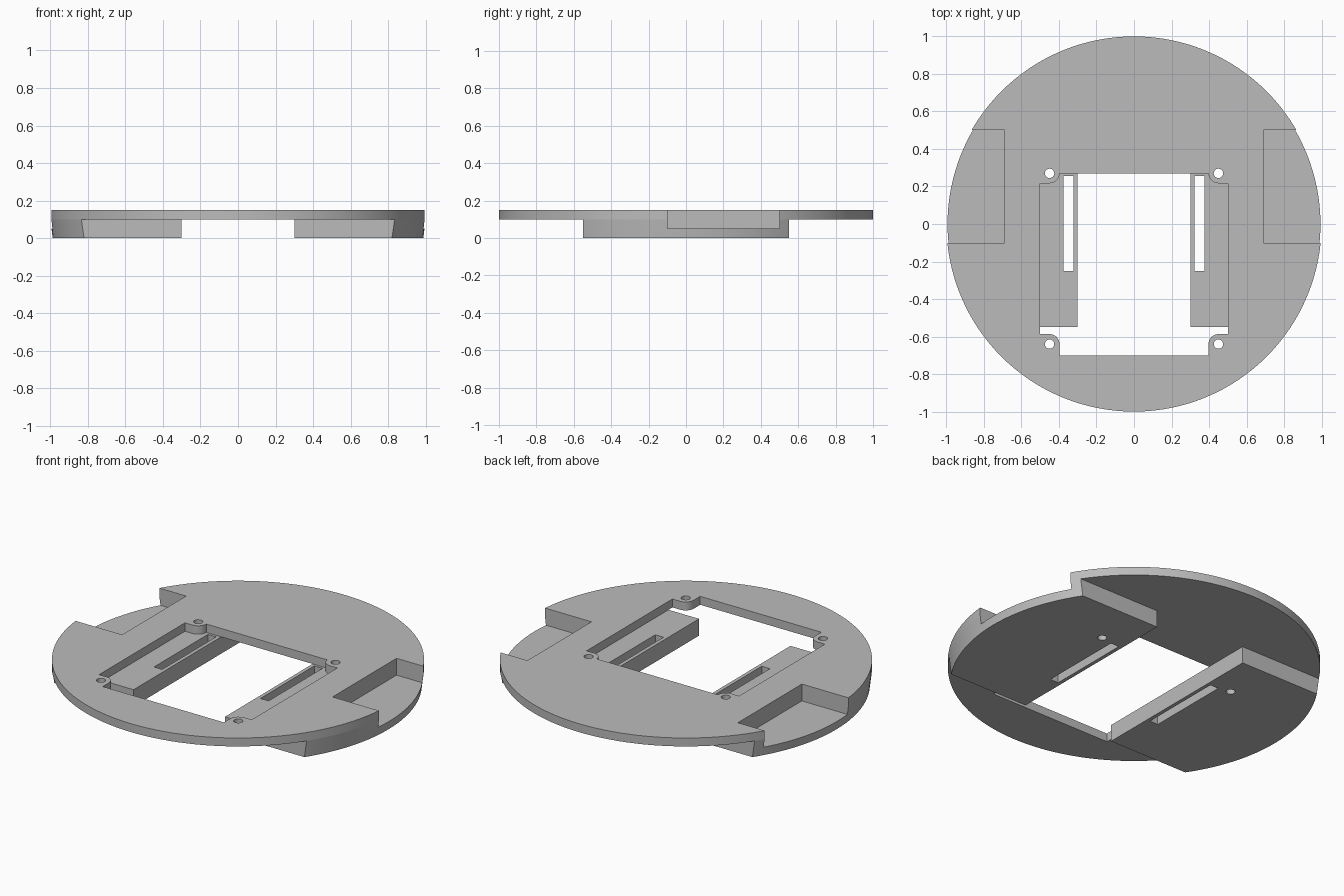
import bpy, bmesh, math

if "Cube" in bpy.data.objects:
    bpy.data.objects.remove(bpy.data.objects["Cube"], do_unlink=True)

grey = bpy.data.materials.new("plain grey")
grey.use_nodes = True
grey.diffuse_color = (0.5, 0.5, 0.5, 1)
for node in grey.node_tree.nodes:
    if node.type == 'BSDF_PRINCIPLED':
        node.inputs["Base Color"].default_value = grey.diffuse_color

BOTTOM, FLOOR, LEDGE, TOP = 0.0, 0.05, 0.10, 0.15
HOLE_X, HOLE_Y = 0.45, (0.27, -0.64)


def make(name, bm):
    bmesh.ops.recalc_face_normals(bm, faces=bm.faces)
    mesh = bpy.data.meshes.new(name)
    bm.to_mesh(mesh)
    bm.free()
    mesh.materials.append(grey)
    obj = bpy.data.objects.new(name, mesh)
    bpy.context.collection.objects.link(obj)
    return obj


def prism(name, outline, z0, z1):
    bm = bmesh.new()
    face = bm.faces.new([bm.verts.new((x, y, z0)) for x, y in outline])
    ext = bmesh.ops.extrude_face_region(bm, geom=[face])
    for v in ext["geom"]:
        if isinstance(v, bmesh.types.BMVert):
            v.co.z = z1
    return make(name, bm)


def box(name, x0, x1, y0, y1, z0, z1):
    return prism(name, [(x0, y0), (x1, y0), (x1, y1), (x0, y1)], z0, z1)


def round_solid(name, x, y, r0, r1, z0, z1, segments):
    bm = bmesh.new()
    bmesh.ops.create_cone(bm, cap_ends=True, segments=segments, radius1=r0,
                          radius2=r1, depth=z1 - z0)
    bmesh.ops.translate(bm, verts=bm.verts, vec=(x, y, (z0 + z1) / 2))
    return make(name, bm)


def activate(obj):
    bpy.ops.object.select_all(action='DESELECT')
    obj.select_set(True)
    bpy.context.view_layer.objects.active = obj


def boolean(obj, cutter, operation='DIFFERENCE'):
    activate(obj)
    mod = obj.modifiers.new("cut", 'BOOLEAN')
    mod.operation, mod.solver, mod.object = operation, 'EXACT', cutter
    bpy.ops.object.modifier_apply(modifier=mod.name)
    bpy.data.objects.remove(cutter, do_unlink=True)


def pocket(side):
    xs = sorted((side * 0.69, side * 1.2))
    return box("pocket_cutter", *xs, -0.1, 0.5, FLOOR, 0.3)


def screw_hole(x, y):
    return round_solid("hole_cutter", x, y, 0.025, 0.025, -0.1, 0.3, 24)


def boss_arc(y, start, end, steps=8):
    # rounded corner around a screw hole
    r = 0.053
    angles = [math.radians(start + (end - start) * i / steps) for i in range(steps + 1)]
    return [(HOLE_X + r * math.cos(a), y + r * math.sin(a)) for a in angles]


# Round top plate with the central window
plate = round_solid("top_plate", 0, 0, 1, 1, LEDGE, TOP, 128)
half = [(0.397, 0.27)] + boss_arc(HOLE_Y[0], 180, 270)[1:] + [(0.5, 0.217)]
half += [(0.5, -0.587)] + boss_arc(HOLE_Y[1], 90, 180) + [(0.397, -0.7)]
window = half + [(-x, y) for x, y in reversed(half)]
boolean(plate, prism("window_cutter", window, 0, 0.3))
for side in (-1, 1):
    boolean(plate, pocket(side))
    for y in HOLE_Y:
        boolean(plate, screw_hole(side * HOLE_X, y))

# Thick side pads below the plate, slightly tapered at the rim
for side, label in ((-1, "right"), (1, "left")):
    pad = round_solid(label + "_side_pad", 0, 0, 0.988, 1, BOTTOM, LEDGE, 128)
    xs = sorted((side * 0.3, side * 1.2))
    boolean(pad, box("pad_limits", *xs, -0.55, 0.55, -0.1, 0.3), 'INTERSECT')
    slot = sorted((side * 0.322, side * 0.376))
    boolean(pad, box("slot_cutter", *slot, -0.25, 0.255, -0.1, 0.3))
    boolean(pad, pocket(side))
    boolean(pad, screw_hole(side * HOLE_X, HOLE_Y[0]))
    activate(pad)
    bpy.ops.object.shade_smooth_by_angle(angle=math.radians(30))

activate(plate)
bpy.ops.object.shade_smooth_by_angle(angle=math.radians(30))
